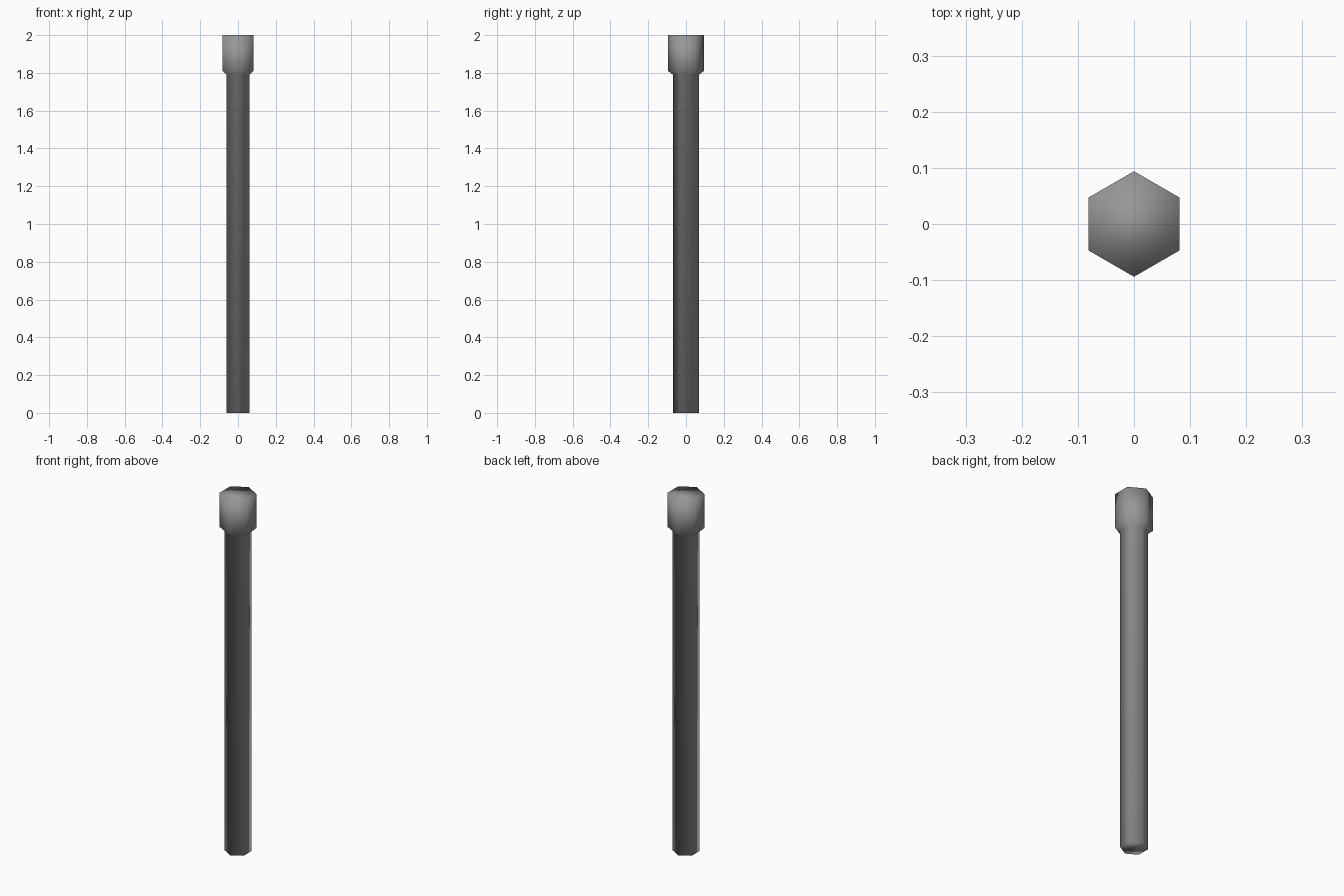
import bpy, bmesh, math

if "Cube" in bpy.data.objects:
    bpy.data.objects.remove(bpy.data.objects["Cube"])

SIDES = 6

# Hexagonal profile from foot to head: (radius to corner, height)
profile = [(0.069, 0.0), (0.069, 1.79), (0.094, 1.81), (0.094, 2.0)]


def hex_lathe(name, profile):
    bm = bmesh.new()
    rings = []
    for r, z in profile:
        ring = []
        for i in range(SIDES):
            a = math.pi / 2 + 2 * math.pi * i / SIDES
            ring.append(bm.verts.new((r * math.cos(a), r * math.sin(a), z)))
        rings.append(ring)
    for lo, hi in zip(rings, rings[1:]):
        for i in range(SIDES):
            j = (i + 1) % SIDES
            bm.faces.new((lo[i], lo[j], hi[j], hi[i]))
    # Flat end caps
    bm.faces.new(rings[0][::-1])
    bm.faces.new(rings[-1])
    for f in bm.faces:
        f.smooth = True
    mesh = bpy.data.meshes.new(name)
    bm.to_mesh(mesh)
    bm.free()
    obj = bpy.data.objects.new(name, mesh)
    bpy.context.collection.objects.link(obj)
    return obj


# Post with a thicker head on top, in dark grey
post = hex_lathe("post_with_head", profile)
dark_grey = bpy.data.materials.new("dark_grey")
dark_grey.diffuse_color = (0.31, 0.31, 0.31, 1.0)
dark_grey.use_nodes = True
dark_grey.node_tree.nodes["Principled BSDF"].inputs["Base Color"].default_value = dark_grey.diffuse_color
post.data.materials.append(dark_grey)
